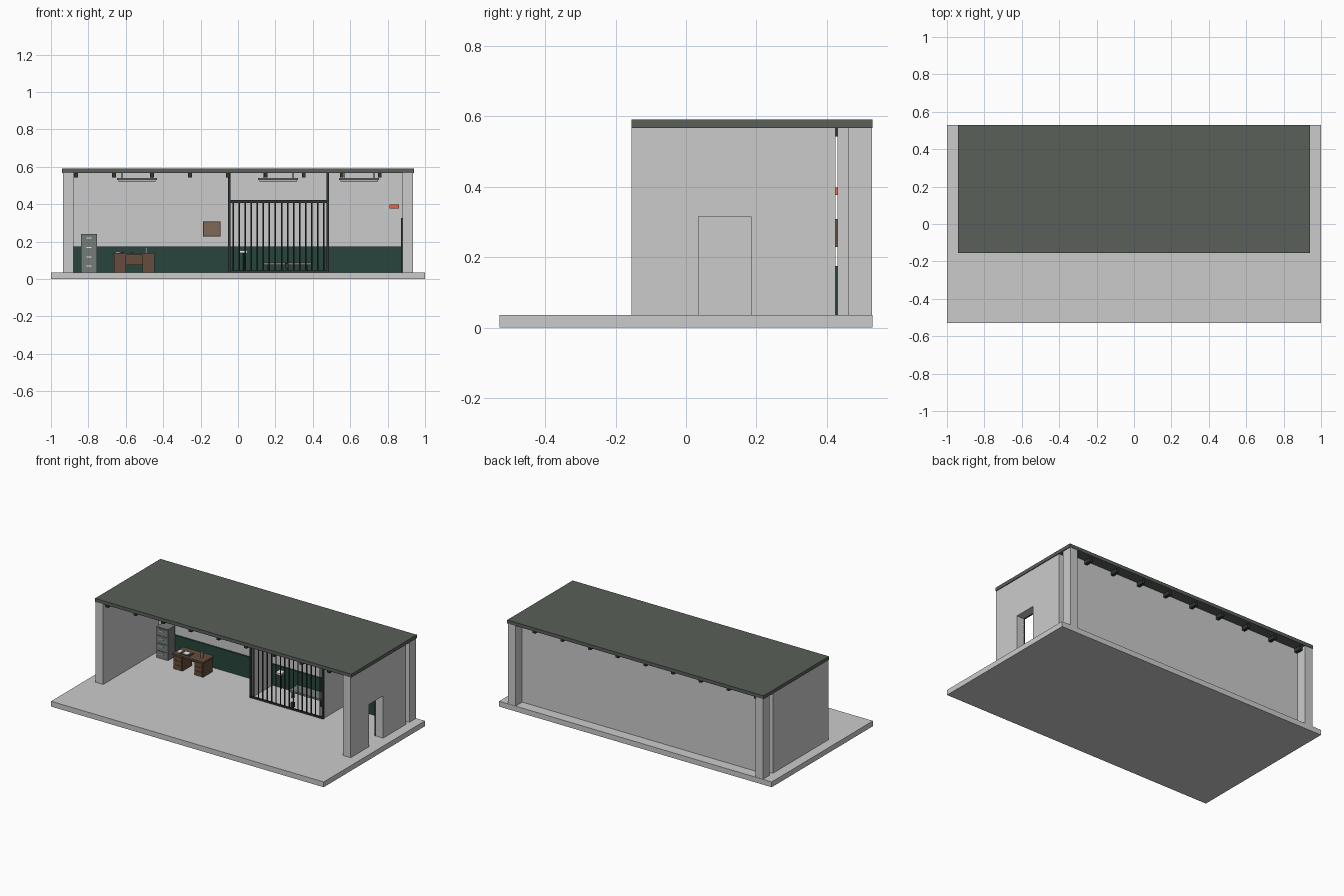
import bpy, bmesh, math
from mathutils import Matrix, Vector


def material(name, r, g, b):
    m = bpy.data.materials.new(name)
    m.diffuse_color = (r, g, b, 1)
    return m


ROOF = material("roof_grey_green", 0.10, 0.115, 0.10)
STEEL = material("dark_steel", 0.03, 0.035, 0.033)
GREEN = material("dado_green", 0.02, 0.06, 0.045)
WOOD = material("wood", 0.13, 0.075, 0.045)
CORK = material("cork", 0.22, 0.14, 0.09)
WHITE = material("white", 0.85, 0.85, 0.82)
ORANGE = material("orange", 0.85, 0.12, 0.05)
CABINET = material("cabinet_grey", 0.18, 0.2, 0.19)


def boxes(name, items, mat=None):
    """One object made of boxes given as (x0, x1, y0, y1, z0, z1)."""
    bm = bmesh.new()
    for x0, x1, y0, y1, z0, z1 in items:
        m = Matrix.Translation(((x0 + x1) / 2, (y0 + y1) / 2, (z0 + z1) / 2))
        m = m @ Matrix.Diagonal((x1 - x0, y1 - y0, z1 - z0, 1))
        bmesh.ops.create_cube(bm, size=1, matrix=m)
    return finish(name, bm, mat)


def rods(name, items, mat=None, sides=8):
    """Cylinders given as (start, end, radius)."""
    bm = bmesh.new()
    for a, b, r in items:
        a, b = Vector(a), Vector(b)
        rot = (b - a).to_track_quat('Z', 'Y').to_matrix().to_4x4()
        bmesh.ops.create_cone(bm, cap_ends=True, segments=sides, radius1=r, radius2=r,
                              depth=(b - a).length,
                              matrix=Matrix.Translation((a + b) / 2) @ rot)
    ob = finish(name, bm, mat)
    bpy.context.view_layer.objects.active = ob
    ob.select_set(True)
    bpy.ops.object.shade_smooth_by_angle(angle=math.radians(46))
    ob.select_set(False)
    return ob


def finish(name, bm, mat):
    me = bpy.data.meshes.new(name)
    bm.to_mesh(me)
    bm.free()
    ob = bpy.data.objects.new(name, me)
    bpy.context.collection.objects.link(ob)
    if mat:
        me.materials.append(mat)
    return ob


F, C = 0.035, 0.567      # floor top, ceiling

# Shell
boxes("floor_slab", [(-1, 1, -0.53, 0.53, 0, F)])
boxes("roof", [(-0.94, 0.94, -0.155, 0.53, C, 0.59)], ROOF)
boxes("back_wall", [(-0.9, 0.9, 0.43, 0.46, F, C)])
boxes("left_wall", [(-0.935, -0.88, -0.155, 0.425, F, C)])
boxes("right_wall", [(0.88, 0.935, -0.155, 0.035, F, C),
                     (0.88, 0.935, 0.185, 0.425, F, C),
                     (0.88, 0.935, 0.035, 0.185, 0.315, C)])
boxes("back_pillars", [(s * 0.907 - 0.028, s * 0.907 + 0.028, 0.46, 0.528, F, C)
                       for s in (-1, 1)])
boxes("dado_panel", [(-0.88, 0.88, 0.42, 0.43, F, 0.175)], GREEN)
boxes("door_frame", [(0.872, 0.884, 0.025, 0.035, F, 0.325),
                     (0.872, 0.884, 0.185, 0.195, F, 0.325),
                     (0.872, 0.884, 0.025, 0.195, 0.315, 0.325)], STEEL)

# Ceiling joists
boxes("roof_joists", [(-0.866 + 0.203 * i - 0.01, -0.866 + 0.203 * i + 0.01,
                       -0.135, 0.51, 0.542, C) for i in range(9)], STEEL)

# Strip lamps on short hangers
lamps = [-0.54, 0.215, 0.648]
boxes("lamp_housings", [(x - 0.107, x + 0.107, 0.12, 0.15, 0.53, 0.54) for x in lamps], CABINET)
rods("lamp_tubes", [((x - 0.1, 0.135, 0.527), (x + 0.1, 0.135, 0.527), 0.005)
                    for x in lamps], WHITE)
rods("lamp_hangers", [((x + d, 0.135, 0.538), (x + d, 0.135, C), 0.003)
                      for x in lamps for d in (-0.08, 0.08)], STEEL, 6)

# Cell: side walls, posts, rails, bars
boxes("cell_side_walls", [(-0.05, -0.042, 0.21, 0.42, F, C), (0.474, 0.482, 0.21, 0.42, F, C)])
boxes("cell_posts", [(-0.053, -0.041, 0.197, 0.211, F, C), (0.474, 0.486, 0.197, 0.211, F, C)], STEEL)
boxes("cell_rails", [(-0.041, 0.474, 0.195, 0.213, 0.405, 0.421),
                     (-0.041, 0.474, 0.198, 0.21, F, 0.045)], STEEL)
n = 16
rods("cell_bars", [((-0.041 + 0.515 * (i + 0.5) / n, 0.204, F),
                    (-0.041 + 0.515 * (i + 0.5) / n, 0.204, 0.41), 0.004)
                   for i in range(n)], STEEL)
boxes("cell_lock", [(0.25, 0.27, 0.192, 0.212, 0.055, 0.085)], STEEL)

# Cell bench and basin
boxes("cell_bench", [(0.14, 0.39, 0.33, 0.42, 0.075, 0.087)], CABINET)
boxes("bench_legs", [(x, x + 0.012, y, y + 0.012, F, 0.075)
                     for x in (0.155, 0.363) for y in (0.34, 0.4)], STEEL)
boxes("basin", [(0.01, 0.052, 0.375, 0.42, 0.14, 0.152)], WHITE)
rods("basin_pipe", [((0.031, 0.405, F), (0.031, 0.405, 0.14), 0.004)], STEEL)

# Filing cabinet with four drawers
boxes("filing_cabinet", [(-0.84, -0.755, 0.345, 0.42, F, 0.24)], CABINET)
boxes("cabinet_drawers", [(-0.834, -0.761, 0.341, 0.346, 0.041 + 0.05 * i, 0.085 + 0.05 * i)
                          for i in range(4)], CABINET)
boxes("cabinet_handles", [(-0.811, -0.784, 0.336, 0.342, 0.066 + 0.05 * i, 0.071 + 0.05 * i)
                          for i in range(4)], WHITE)

# Desk with two pedestals and things on top
boxes("desk_top", [(-0.668, -0.44, 0.265, 0.378, 0.128, 0.139)], WOOD)
boxes("desk_pedestals", [(-0.662, -0.598, 0.272, 0.372, F, 0.128),
                         (-0.51, -0.446, 0.272, 0.372, F, 0.128)], WOOD)
boxes("desk_modesty_panel", [(-0.598, -0.51, 0.36, 0.366, 0.075, 0.128)], WOOD)
boxes("desk_drawer_fronts", [(x, x + 0.054, 0.269, 0.273, 0.041 + 0.029 * i, 0.066 + 0.029 * i)
                             for x in (-0.657, -0.505) for i in range(3)], WOOD)
boxes("desk_blotter", [(-0.625, -0.555, 0.285, 0.335, 0.139, 0.142)], STEEL)
boxes("desk_papers", [(-0.655, -0.63, 0.29, 0.33, 0.139, 0.143),
                      (-0.61, -0.575, 0.29, 0.325, 0.142, 0.1435)], WHITE)
rods("desk_cup", [((-0.489, 0.32, 0.139), (-0.489, 0.32, 0.172), 0.009)], CABINET, 12)

# Notice board and exit sign on the back wall
boxes("notice_board", [(-0.182, -0.098, 0.42, 0.43, 0.232, 0.304)], CORK)
boxes("notice_board_frame", [(-0.186, -0.181, 0.417, 0.43, 0.228, 0.308),
                             (-0.099, -0.094, 0.417, 0.43, 0.228, 0.308),
                             (-0.186, -0.094, 0.417, 0.43, 0.228, 0.233),
                             (-0.186, -0.094, 0.417, 0.43, 0.303, 0.308)], WOOD)
boxes("wall_sign", [(0.81, 0.862, 0.415, 0.43, 0.376, 0.398)], ORANGE)
